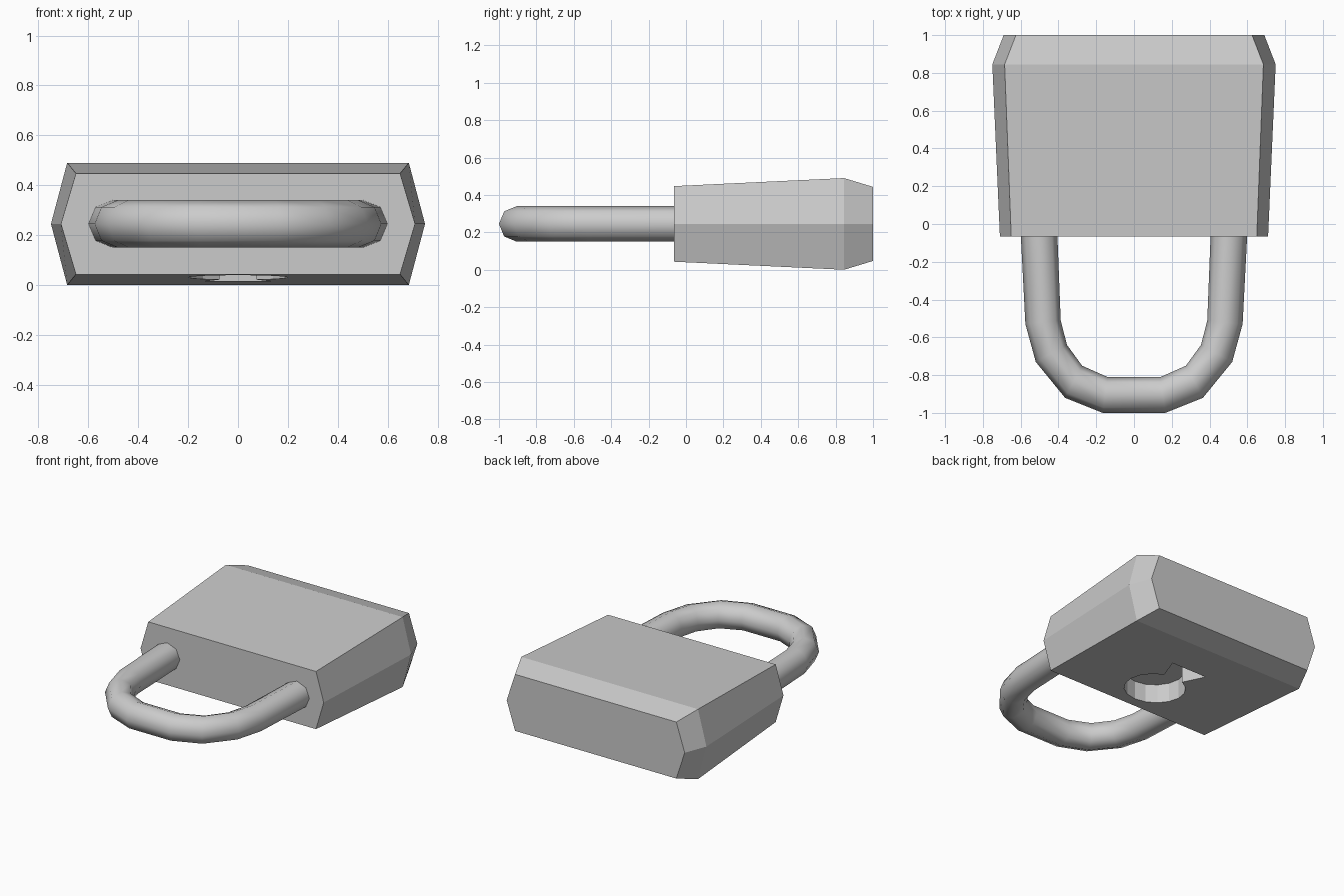
import bpy, bmesh
from math import sin, cos, pi, radians

if "Cube" in bpy.data.objects:
    bpy.data.objects.remove(bpy.data.objects["Cube"])

MID_Z = 0.245


def loft(name, rings):
    """Skin a list of equal-length closed rings and cap both ends."""
    bm = bmesh.new()
    rows = [[bm.verts.new(p) for p in ring] for ring in rings]
    n = len(rows[0])
    for a, b in zip(rows, rows[1:]):
        for i in range(n):
            j = (i + 1) % n
            bm.faces.new((a[i], a[j], b[j], b[i]))
    bm.faces.new(rows[0])
    bm.faces.new(rows[-1])
    bmesh.ops.recalc_face_normals(bm, faces=bm.faces)
    mesh = bpy.data.meshes.new(name)
    bm.to_mesh(mesh)
    bm.free()
    obj = bpy.data.objects.new(name, mesh)
    bpy.context.collection.objects.link(obj)
    return obj


def hexagon(y, wide, narrow, half_h):
    return [(wide, y, MID_Z), (narrow, y, MID_Z + half_h),
            (-narrow, y, MID_Z + half_h), (-wide, y, MID_Z),
            (-narrow, y, MID_Z - half_h), (narrow, y, MID_Z - half_h)]


# Lock body: tapering hexagonal block with a chamfered back end
body = loft("lock_body", [hexagon(-0.065, 0.71, 0.65, 0.202),
                          hexagon(0.845, 0.75, 0.685, 0.245),
                          hexagon(1.0, 0.69, 0.625, 0.198)])

# Keyhole recess in the underside: round hole plus flared slot
arc = [radians(112 + 316 * i / 14) for i in range(15)]
outline = [(0.2 * cos(a), 0.21 + 0.2 * sin(a)) for a in arc]
outline += [(0.14, 0.555), (-0.14, 0.555)]
cutter = loft("keyhole_cutter", [[(x, y, z) for x, y in outline] for z in (-0.1, 0.17)])
cutter.hide_render = True
cutter.hide_viewport = True
cut = body.modifiers.new("keyhole", 'BOOLEAN')
cut.operation = 'DIFFERENCE'
cut.solver = 'EXACT'
cut.object = cutter

# Shackle: octagonal tube through mirrored (outer, inner) point pairs
half = [((0.605, 0.05), (0.41, 0.05)),
        ((0.575, -0.53), (0.388, -0.51)),
        ((0.52, -0.73), (0.355, -0.64)),
        ((0.365, -0.92), (0.275, -0.75)),
        ((0.165, -1.0), (0.14, -0.81))]
path = half + [((-ox, oy), (-ix, iy)) for (ox, oy), (ix, iy) in reversed(half)]
rings = []
for (ox, oy), (ix, iy) in path:
    cx, cy, dx, dy = (ox + ix) / 2, (oy + iy) / 2, (ox - ix) / 2, (oy - iy) / 2
    rings.append([(cx + dx * cos(k * pi / 4), cy + dy * cos(k * pi / 4),
                   MID_Z + 0.095 * sin(k * pi / 4)) for k in range(8)])
shackle = loft("shackle", rings)
bpy.context.view_layer.objects.active = shackle
shackle.select_set(True)
bpy.ops.object.shade_smooth_by_angle(angle=radians(50))
